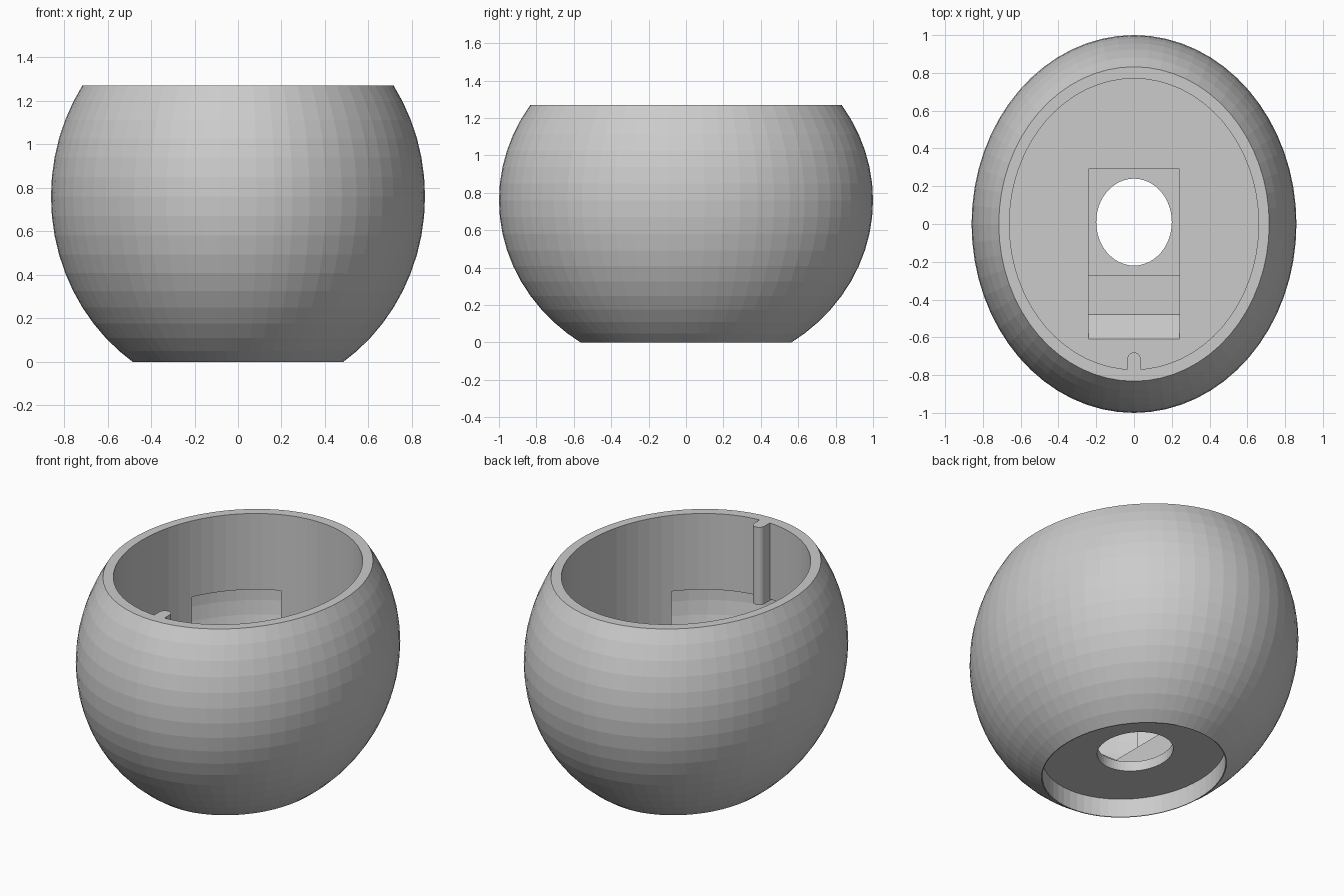
import bpy, bmesh
from math import sin, cos, sqrt, pi, radians

cube = bpy.data.objects.get("Cube")
if cube:
    bpy.data.objects.remove(cube, do_unlink=True)

SEGMENTS = 64
RX, RY, RZ, MID = 0.86, 1.0, 0.92, 0.76   # outer ellipsoid
TOP, FLOOR, LEDGE = 1.27, 0.35, 0.80      # rim, cavity floor, overhang

grey = bpy.data.materials.new("light_grey")
grey.use_nodes = True
grey.diffuse_color = (0.6, 0.6, 0.6, 1)
grey.node_tree.nodes["Principled BSDF"].inputs["Base Color"].default_value = (0.6, 0.6, 0.6, 1)


def loft(name, rings):
    """Closed solid through equal-length rings of points."""
    bm = bmesh.new()
    loops = [[bm.verts.new(p) for p in ring] for ring in rings]
    n = len(rings[0])
    for a, b in zip(loops, loops[1:]):
        for i in range(n):
            j = (i + 1) % n
            bm.faces.new((a[i], a[j], b[j], b[i]))
    bm.faces.new(loops[0][::-1])
    bm.faces.new(loops[-1])
    bmesh.ops.recalc_face_normals(bm, faces=bm.faces)
    mesh = bpy.data.meshes.new(name)
    bm.to_mesh(mesh)
    bm.free()
    mesh.materials.append(grey)
    obj = bpy.data.objects.new(name, mesh)
    bpy.context.collection.objects.link(obj)
    return obj


def oval(rx, ry, z, y=0):
    turn = [2 * pi * i / SEGMENTS for i in range(SEGMENTS)]
    return [(rx * cos(t), y + ry * sin(t), z) for t in turn]


def ratio(z, rz):
    return sqrt(1 - ((z - MID) / rz) ** 2)


def levels(low, high, rz):
    """Latitude heights between two cuts."""
    bands = [MID + rz * sin(2 * pi * k / SEGMENTS) for k in range(-16, 17)]
    return [low] + [z for z in bands if low + 0.01 < z < high - 0.01] + [high]


def column(name, rx, ry, low, high, y=0):
    return loft(name, [oval(rx, ry, low, y), oval(rx, ry, high, y)])


def undercut(name, start, end):
    """Sector of the inner shell that widens the lower cavity."""
    rz, steps = 0.86, 12
    rings = []
    for z in levels(FLOOR + 0.002, LEDGE, rz):
        k = ratio(z, rz)
        angles = [radians(start + (end - start) * i / steps) for i in range(steps + 1)]
        rings.append([(0, 0, z)] + [(0.78 * k * cos(t), 0.91 * k * sin(t), z) for t in angles])
    return loft(name, rings)


# Rounded outer body
body = loft("bowl_body", [oval(RX * ratio(z, RZ), RY * ratio(z, RZ), z)
                          for z in levels(0, TOP, RZ)])

# Sunken tray with a stepped ramp toward the front
tray = [(0.29, 0.175), (0.29, 0.45), (-0.61, 0.45), (-0.61, FLOOR),
        (-0.48, 0.22), (-0.27, 0.22), (-0.27, 0.175)]

cutters = [
    column("cavity_cutter", 0.66, 0.77, FLOOR, 1.5),
    undercut("front_undercut_cutter", -136, -44),
    undercut("back_left_undercut_cutter", 29, 71),
    undercut("back_right_undercut_cutter", 109, 151),
    loft("tray_cutter", [[(x, y, z) for y, z in tray] for x in (-0.24, 0.24)]),
    column("base_recess_cutter", 0.48, 0.557, -0.2, 0.115),
    column("cable_hole_cutter", 0.2, 0.23, 0.05, 0.3, 0.01),
]

for cutter in cutters:
    cutter.hide_render = True
    mod = body.modifiers.new(cutter.name, "BOOLEAN")
    mod.operation = "DIFFERENCE"
    mod.solver = "EXACT"
    mod.object = cutter

# Bake the cuts, then drop the cutters
bpy.context.view_layer.update()
graph = bpy.context.evaluated_depsgraph_get()
result = bpy.data.meshes.new_from_object(body.evaluated_get(graph))
body.modifiers.clear()
body.data = result
for cutter in cutters:
    bpy.data.objects.remove(cutter, do_unlink=True)

# Rounded locating rib inside the front wall
arc = [pi * i / 10 for i in range(11)]
rib = [(-0.035, -0.79)] + [(-0.035 * cos(t), -0.715 + 0.035 * sin(t)) for t in arc] + [(0.035, -0.79)]
loft("locating_rib", [[(x, y, z) for x, y in rib] for z in (LEDGE - 0.01, TOP)])
